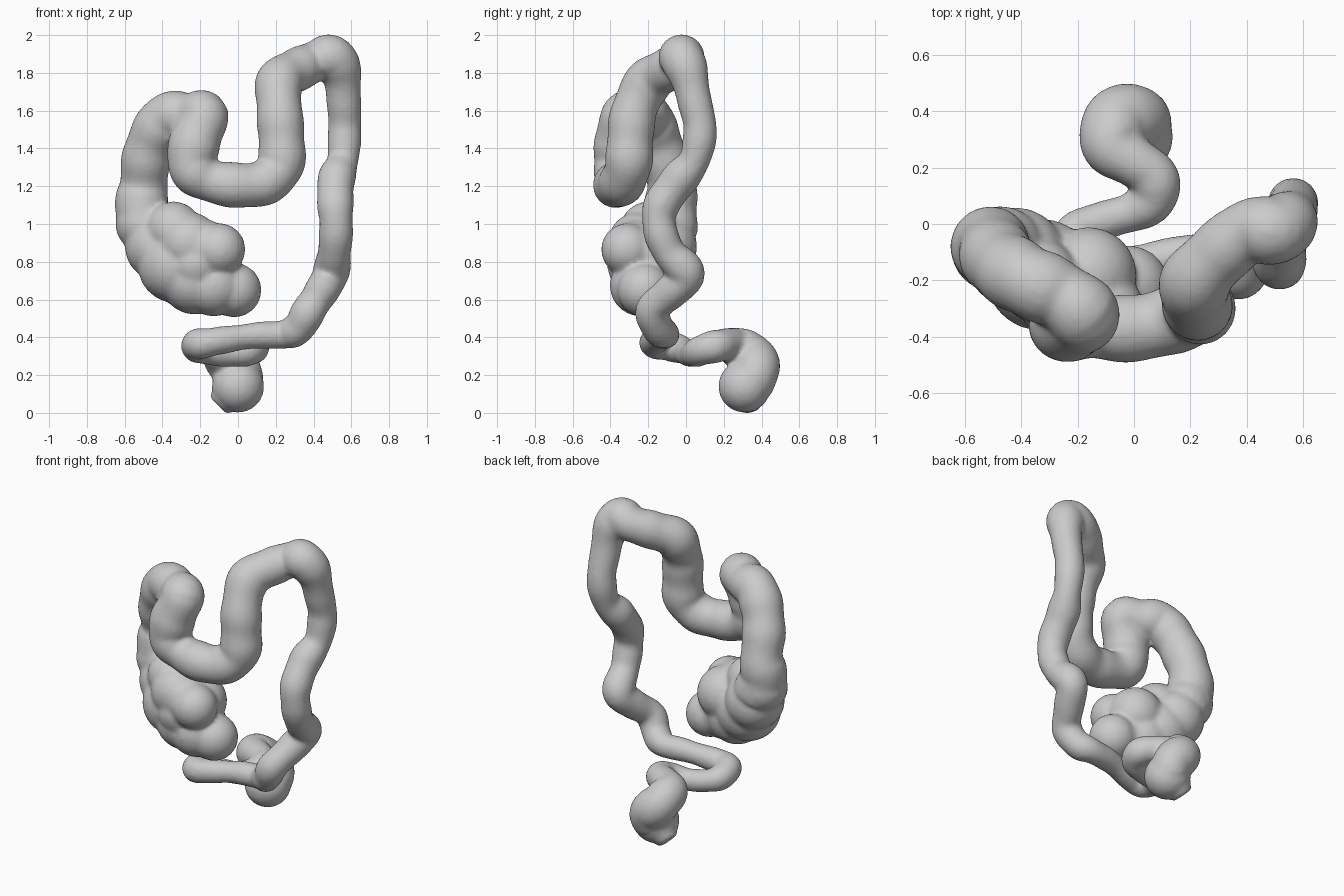
import bpy
import bmesh
import math
from mathutils import Vector, Matrix

SIDES = 20
STEPS = 7

default_cube = bpy.data.objects.get("Cube")
if default_cube:
    bpy.data.objects.remove(default_cube, do_unlink=True)

# Centre line of each section: x, y, z, radius
ascending = [
    (-.46, -.09, .95, .15), (-.51, -.085, 1.08, .145), (-.5, -.075, 1.2, .13),
    (-.485, -.12, 1.35, .13), (-.44, -.165, 1.48, .13), (-.37, -.205, 1.57, .13),
    (-.27, -.25, 1.57, .125),
]
transverse = [
    (-.18, -.32, 1.57, .13), (-.23, -.35, 1.43, .135), (-.24, -.36, 1.3, .13),
    (-.15, -.365, 1.23, .115), (0, -.37, 1.205, .12), (.14, -.34, 1.22, .12),
    (.225, -.305, 1.31, .125), (.23, -.295, 1.45, .125), (.22, -.275, 1.6, .122),
    (.22, -.2, 1.75, .125), (.31, -.1, 1.815, .115), (.41, -.02, 1.86, .112),
]
descending = [
    (.5, -.025, 1.88, .122), (.545, .01, 1.8, .108), (.56, .045, 1.65, .09),
    (.565, .075, 1.5, .09), (.555, .045, 1.34, .085), (.52, -.04, 1.23, .1),
    (.515, -.13, 1.1, .095), (.52, -.14, .98, .09), (.51, -.09, .85, .09),
    (.49, .005, .735, .098), (.44, -.08, .64, .09), (.38, -.175, .55, .09),
    (.32, -.15, .45, .088),
]
sigmoid = [
    (.24, -.11, .415, .078), (.1, -.125, .41, .07), (-.05, -.155, .39, .071),
    (-.17, -.17, .37, .08), (-.22, -.11, .36, .083), (-.2, -.025, .335, .075),
    (-.1, .015, .315, .068), (0, .045, .315, .073), (.07, .09, .335, .083),
    (.07, .17, .355, .088), (0, .22, .36, .088),
]
rectum = [
    (-.07, .27, .345, .11), (-.065, .36, .29, .123), (.01, .37, .21, .122),
    (0, .34, .15, .12), (-.06, .33, .085, .09), (-.105, .33, .04, .065),
]
# Broad lobes of the blind end and the rounded swelling above the outlet
pouches = [
    (-.5, -.09, 1.0, .15), (-.42, -.12, .88, .18), (-.33, -.18, .78, .2),
    (-.23, -.21, .705, .185), (-.13, -.24, .675, .165), (-.02, -.22, .65, .145),
    (-.1, -.31, .865, .14), (-.18, -.27, .875, .15), (-.26, -.25, .9, .165),
    (-.34, -.2, .97, .15), (-.16, -.18, .84, .17), (-.22, -.27, .79, .15),
    (0, .31, .14, .14),
]


def make_material(name, color):
    mat = bpy.data.materials.new(name)
    mat.use_nodes = True
    mat.diffuse_color = color
    for node in mat.node_tree.nodes:
        if node.type == 'BSDF_PRINCIPLED':
            node.inputs["Base Color"].default_value = color
    return mat


def spline(points):
    """Smooth curve through all points, radius included."""
    pts = [Vector(p) for p in points]
    pts = [pts[0]] + pts + [pts[-1]]
    out = []
    for a, b, c, d in zip(pts, pts[1:], pts[2:], pts[3:]):
        for k in range(STEPS):
            t = k / STEPS
            out.append(b + (c - a) * (t / 2)
                       + (a * 2 - b * 5 + c * 4 - d) * (t * t / 2)
                       + (b * 3 - a - c * 3 + d) * (t ** 3 / 2))
    out.append(pts[-1])
    return out


def add_tube(bm, points):
    """Sweep a round section along the path without twisting."""
    path = spline(points)
    centres = [p.to_3d() for p in path]
    last = len(path) - 1
    side = Vector((1, 0, 0))
    previous = None
    for i, centre in enumerate(centres):
        tangent = (centres[min(i + 1, last)] - centres[max(i - 1, 0)]).normalized()
        side = (side - tangent * side.dot(tangent)).normalized()
        up = tangent.cross(side)
        # Gentle swelling along the gut wall, fading out at the end
        swell = 1 + .03 * math.sin(i * math.tau / (STEPS * 1.3)) * (i < last - STEPS)
        radius = path[i][3] * swell
        ring = []
        for k in range(SIDES):
            angle = math.tau * k / SIDES
            offset = side * math.cos(angle) + up * math.sin(angle)
            ring.append(bm.verts.new(centre + offset * radius))
        if previous is None:
            bm.faces.new(ring[::-1])
        else:
            for k in range(SIDES):
                n = (k + 1) % SIDES
                bm.faces.new((previous[k], previous[n], ring[n], ring[k]))
        previous = ring
    bm.faces.new(previous)


def add_pouch(bm, x, y, z, radius):
    bmesh.ops.create_icosphere(bm, subdivisions=3, radius=radius,
                               matrix=Matrix.Translation((x, y, z)))


# One continuous organ: tube and pouches fused into a single skin
bm = bmesh.new()
add_tube(bm, ascending + transverse + descending + sigmoid + rectum)
for pouch in pouches:
    add_pouch(bm, *pouch)
mesh = bpy.data.meshes.new("large_intestine")
bm.to_mesh(mesh)
bm.free()
mesh.materials.append(make_material("plain grey", (.6, .6, .6, 1)))

intestine = bpy.data.objects.new("large_intestine", mesh)
bpy.context.collection.objects.link(intestine)

fuse = intestine.modifiers.new("fuse", 'REMESH')
fuse.mode = 'VOXEL'
fuse.voxel_size = .013
fuse.use_smooth_shade = True

soften = intestine.modifiers.new("soften", 'SMOOTH')
soften.factor = .5
soften.iterations = 10
